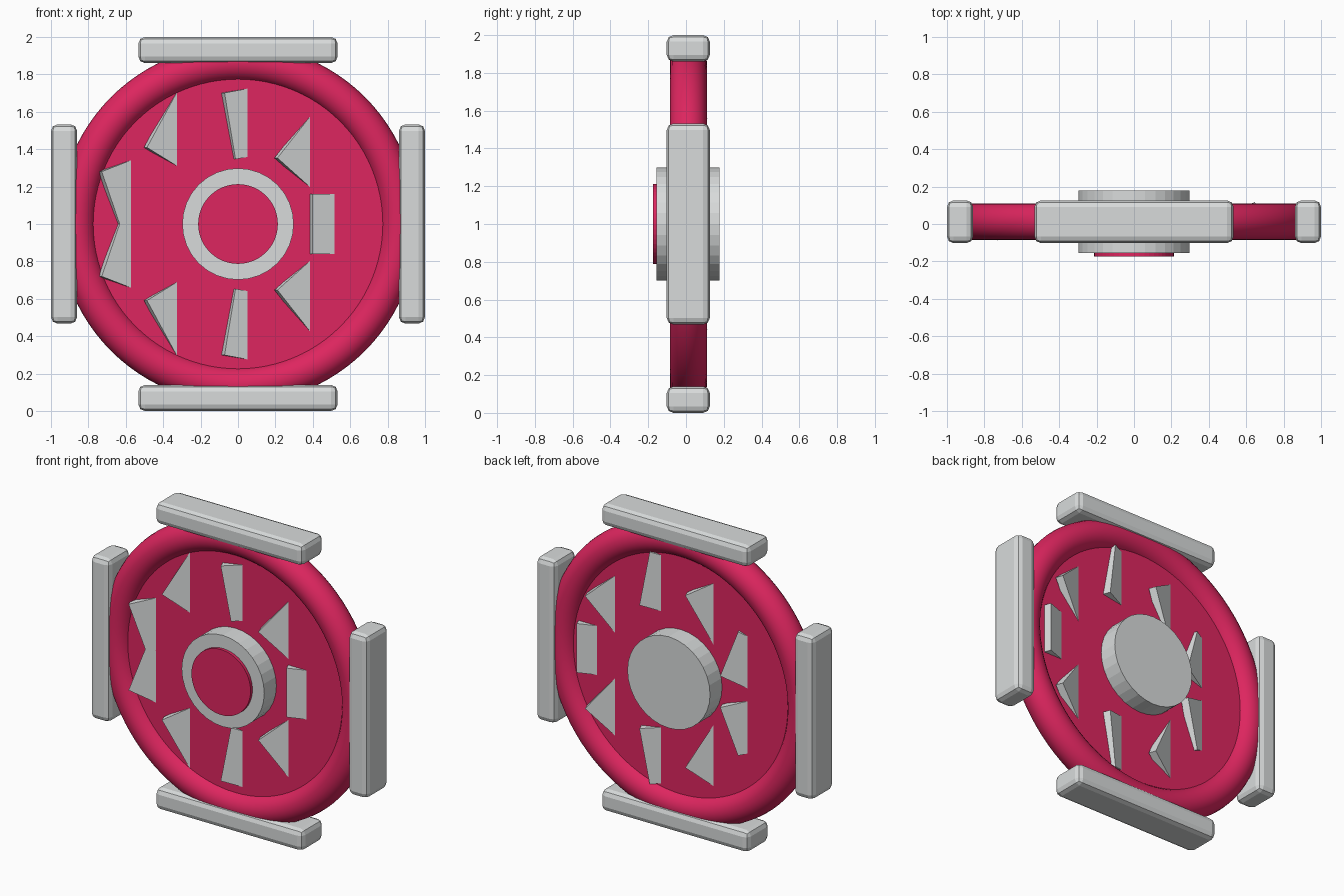
import bpy
from math import radians, cos, sin, pi
from mathutils import Matrix, Vector

default = bpy.data.objects.get("Cube")
if default:
    bpy.data.objects.remove(default, do_unlink=True)


def make_material(name, rgb):
    mat = bpy.data.materials.new(name)
    mat.use_nodes = True
    mat.diffuse_color = (*rgb, 1)
    mat.node_tree.nodes["Principled BSDF"].inputs["Base Color"].default_value = (*rgb, 1)
    return mat


crimson = make_material("crimson", (0.73, 0.019, 0.115))
light_grey = make_material("light grey", (0.69, 0.71, 0.71))

MID_Y = 0.012          # middle plane of the wheel
CENTRE = Vector((0, MID_Y, 1.0))


def finish(name, mat):
    ob = bpy.context.object
    ob.name = name
    ob.data.materials.append(mat)
    return ob


def round_plate(name, mat, radius, front, back, sides):
    """Cylinder along y between two depths."""
    bpy.ops.mesh.primitive_cylinder_add(
        vertices=sides, radius=radius, depth=back - front,
        location=(0, (front + back) / 2, CENTRE.z), rotation=(pi / 2, 0, 0))
    return finish(name, mat)


def box(name, mat, size, matrix):
    bpy.ops.mesh.primitive_cube_add(size=1)
    ob = finish(name, mat)
    ob.data.transform(Matrix.Diagonal((*size, 1)))
    ob.matrix_world = matrix
    return ob


# Round rim
bpy.ops.mesh.primitive_torus_add(
    major_radius=0.862, minor_radius=0.098, major_segments=96, minor_segments=24,
    location=CENTRE, rotation=(pi / 2, 0, 0))
finish("rim", crimson)
bpy.ops.object.shade_smooth()

# Web, hub and hub cap
round_plate("web", crimson, 0.83, MID_Y - 0.042, MID_Y + 0.042, 96)
round_plate("hub", light_grey, 0.298, -0.155, 0.178, 32)
round_plate("hub_cap", crimson, 0.213, -0.175, -0.14, 48)

# Tilted fan blades that pass through the web
BLADES = 9
for i in range(BLADES):
    angle = 2 * pi * i / BLADES
    place = Matrix.Translation(CENTRE + 0.56 * Vector((cos(angle), 0, sin(angle))))
    tilt = Matrix.Rotation(radians(20), 4, 'Z')
    spin = Matrix.Rotation(angle, 4, 'Y')
    box(f"blade_{i + 1}", light_grey, (0.36, 0.048, 0.32), place @ tilt @ spin)

# Four bevelled bars around the rim
for i, side in enumerate(("top", "left", "bottom", "right")):
    turn = Matrix.Rotation(i * pi / 2, 4, 'Y')
    bar = box(f"{side}_bar", light_grey, (1.065, 0.228, 0.14),
              Matrix.Translation(CENTRE) @ turn @ Matrix.Translation((0, 0, 0.93)))
    bevel = bar.modifiers.new("rounded edges", 'BEVEL')
    bevel.width = 0.035
    bevel.segments = 2
